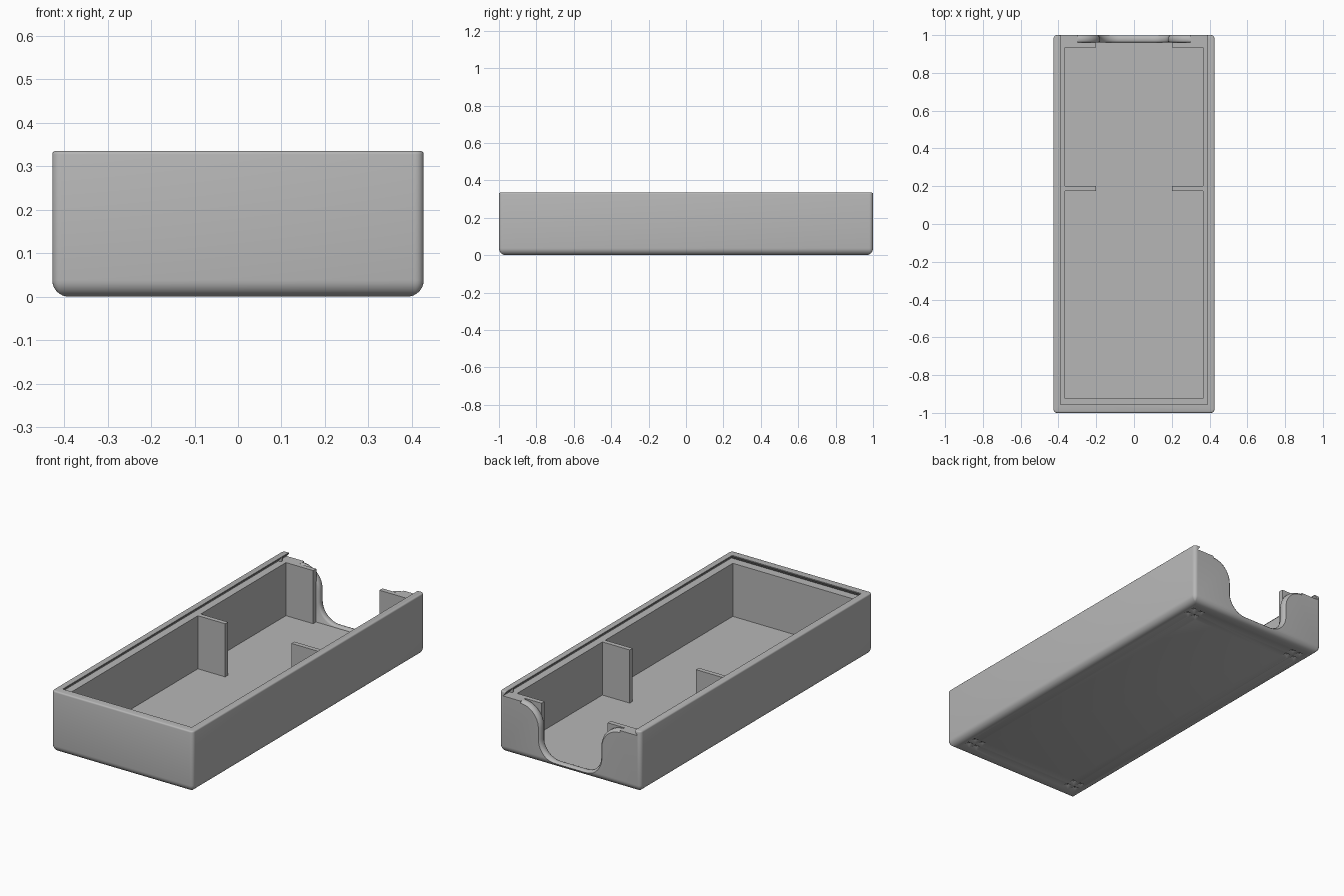
import bpy, bmesh, math

old = bpy.data.objects.get("Cube")
if old:
    bpy.data.objects.remove(old, do_unlink=True)

grey = bpy.data.materials.new("plain grey")
grey.use_nodes = True
grey.diffuse_color = (0.47, 0.47, 0.47, 1)
grey.node_tree.nodes["Principled BSDF"].inputs["Base Color"].default_value = (0.47, 0.47, 0.47, 1)

HX, HY, TOP = 0.427, 1.0, 0.335      # outer half sizes and height
LEDGE, FLOOR = 0.31, 0.02            # lid ledge and inside floor
CX, BACK = 0.365, 0.96               # cavity half width, back wall inner face


def finish(name, bm):
    bmesh.ops.recalc_face_normals(bm, faces=bm.faces)
    mesh = bpy.data.meshes.new(name)
    bm.to_mesh(mesh)
    bm.free()
    mesh.materials.append(grey)
    ob = bpy.data.objects.new(name, mesh)
    bpy.context.collection.objects.link(ob)
    return ob


def loft(name, rings):
    """Skin a stack of equal closed rings and cap both ends."""
    bm = bmesh.new()
    vs = [[bm.verts.new(p) for p in ring] for ring in rings]
    n = len(vs[0])
    for a, b in zip(vs, vs[1:]):
        for i in range(n):
            j = (i + 1) % n
            bm.faces.new((a[i], a[j], b[j], b[i]))
    bm.faces.new(vs[0])
    bm.faces.new(vs[-1])
    return finish(name, bm)


def rect(x0, x1, y0, y1, z):
    return [(x0, y0, z), (x1, y0, z), (x1, y1, z), (x0, y1, z)]


def box(name, x0, x1, y0, y1, z0, z1):
    return loft(name, [rect(x0, x1, y0, y1, z0), rect(x0, x1, y0, y1, z1)])


def rounded_ring(inset, z, radius=0.02, steps=5):
    r = max(radius - inset, 0.003)
    pts = []
    for q, (sx, sy) in enumerate([(1, 1), (-1, 1), (-1, -1), (1, -1)]):
        for k in range(steps + 1):
            a = math.pi / 2 * (q + k / steps)
            pts.append((sx * (HX - inset - r) + r * math.cos(a),
                        sy * (HY - inset - r) + r * math.sin(a), z))
    return pts


def cut(target, cutter):
    mod = target.modifiers.new("cut", "BOOLEAN")
    mod.operation, mod.solver, mod.object = "DIFFERENCE", "EXACT", cutter
    bpy.context.view_layer.objects.active = target
    bpy.ops.object.modifier_apply(modifier=mod.name)
    bpy.data.objects.remove(cutter, do_unlink=True)


# Tray shell: rounded bottom edge, small round on the top rim
rings = []
R, r = 0.038, 0.008
for k in range(9):
    a = math.pi / 2 * k / 8
    rings.append(rounded_ring(R * (1 - math.sin(a)), R * (1 - math.cos(a))))
for k in range(4):
    a = math.pi / 2 * k / 3
    rings.append(rounded_ring(r * (1 - math.cos(a)), TOP - r * (1 - math.sin(a))))
tray = loft("tray", rings)

# Inner cavity
cut(tray, box("cavity", -CX, CX, -0.925, BACK, FLOOR, 0.4))

# Undercut slot for a sliding lid, open at the back
cut(tray, loft("lid_slot", [rect(-0.406, 0.406, -0.972, 1.1, LEDGE),
                            rect(-0.39, 0.39, -0.956, 1.1, 0.33),
                            rect(-0.39, 0.39, -0.956, 1.1, 0.4)]))


# Finger notch in the back wall, with eased edges on both sides
def notch_ring(y, grow):
    big, small = 0.12, 0.10
    half, low = 0.18, 0.03
    side = []
    for k in range(13):
        a = math.pi / 2 * k / 12
        s = small + grow
        side.append((half - small + s * math.sin(a), low + small - s * math.cos(a)))
    for k in range(13):
        a = math.pi / 2 * k / 12
        s = big - grow
        side.append((half + big - s * math.cos(a), LEDGE - big + s * math.sin(a)))
    side.append((half + big + 0.005, 0.4))
    return [(x, y, z) for x, z in side] + [(-x, y, z) for x, z in reversed(side)]


cut(tray, loft("notch", [notch_ring(y, g) for y, g in
                         ((0.95, 0.009), (0.96, 0.009), (0.964, 0.003), (0.97, 0),
                          (0.985, 0), (0.995, 0.005), (1.0, 0.012), (1.05, 0.012))]))

# Foot recesses: two by two small inverted pyramids near each bottom corner
pits = bmesh.new()
for sx in (-1, 1):
    for sy in (-1, 1):
        for dx in (-1, 1):
            for dy in (-1, 1):
                x, y, h = sx * 0.335 + dx * 0.024, sy * 0.885 + dy * 0.024, 0.022
                base = [pits.verts.new(p) for p in rect(x - h, x + h, y - h, y + h, -0.001)]
                tip = pits.verts.new((x, y, 0.013))
                pits.faces.new(base)
                for i in range(4):
                    pits.faces.new((base[i], base[(i + 1) % 4], tip))
cut(tray, finish("foot_pits", pits))

bpy.ops.object.select_all(action="DESELECT")
tray.select_set(True)
bpy.context.view_layer.objects.active = tray
bpy.ops.object.shade_smooth_by_angle(angle=math.radians(35))

# Half-width dividers, back ribs and lid stops on each side
for s, side in ((1, "left"), (-1, "right")):
    x0, x1 = sorted((s * 0.2, s * (CX + 0.005)))
    box(side + "_divider", x0, x1, 0.175, 0.2, FLOOR - 0.003, LEDGE)
    box(side + "_back_rib", x0, x1, 0.935, BACK + 0.001, FLOOR - 0.003, LEDGE)
    stop = [[(s * 0.398 + 0.009 * math.cos(math.tau * k / 12),
              0.935 + 0.009 * math.sin(math.tau * k / 12), z) for k in range(12)]
            for z in (LEDGE - 0.004, TOP - 0.001)]
    loft(side + "_lid_stop", stop)
